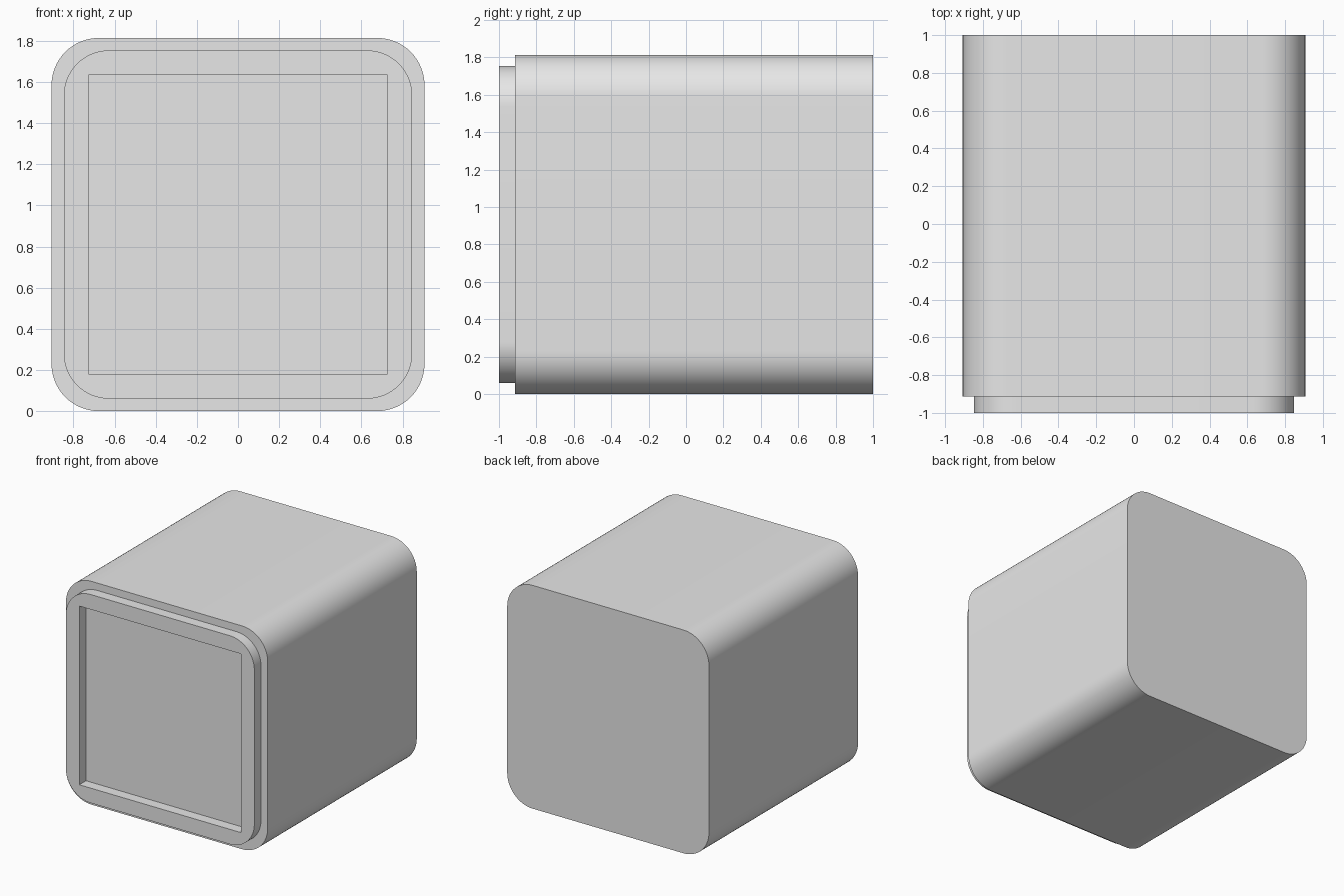
import bpy, bmesh, math

if "Cube" in bpy.data.objects:
    bpy.data.objects.remove(bpy.data.objects["Cube"], do_unlink=True)

HALF = 0.907        # half width of the body, also its centre height
SHOULDER = -0.914   # where the narrower front rim meets the body
STEPS = 16          # segments per rounded corner

grey = bpy.data.materials.new("light_grey")
grey.use_nodes = True
grey.diffuse_color = (0.8, 0.8, 0.8, 1)
grey.node_tree.nodes["Principled BSDF"].inputs["Base Color"].default_value = (0.8, 0.8, 0.8, 1)


def rounded_square(bm, half, radius, y):
    """Loop of vertices around a rounded square facing the front."""
    loop = []
    for corner in range(4):
        middle = math.radians(45 + 90 * corner)
        cx = math.copysign(half - radius, math.cos(middle))
        cz = math.copysign(half - radius, math.sin(middle))
        for i in range(STEPS + 1):
            a = math.radians(90 * (corner + i / STEPS))
            loop.append(bm.verts.new((cx + radius * math.cos(a), y,
                                      HALF + cz + radius * math.sin(a))))
    return loop


# Sections from the back panel, over the stepped rim, into the square recess
sections = [
    (HALF, 0.23, 1.0),
    (HALF, 0.23, SHOULDER),
    (0.847, 0.22, SHOULDER),
    (0.847, 0.22, -1.0),
    (0.726, 0.0, -1.0),
    (0.726, 0.0, SHOULDER),
]
bm = bmesh.new()
loops = [rounded_square(bm, *s) for s in sections]
for a, b in zip(loops, loops[1:]):
    for i in range(len(a)):
        j = (i + 1) % len(a)
        bm.faces.new((a[i], a[j], b[j], b[i]))
bm.faces.new(loops[0])
bm.faces.new(loops[-1])

# Collapse the sharp recess corners and tidy the surface
bmesh.ops.remove_doubles(bm, verts=bm.verts, dist=0.0001)
bmesh.ops.recalc_face_normals(bm, faces=bm.faces)

mesh = bpy.data.meshes.new("housing")
bm.to_mesh(mesh)
bm.free()
mesh.materials.append(grey)
housing = bpy.data.objects.new("housing", mesh)
bpy.context.collection.objects.link(housing)

# Smooth rounded corners, crisp rim edges
bpy.ops.object.select_all(action="DESELECT")
housing.select_set(True)
bpy.context.view_layer.objects.active = housing
bpy.ops.object.shade_smooth_by_angle(angle=math.radians(30))
